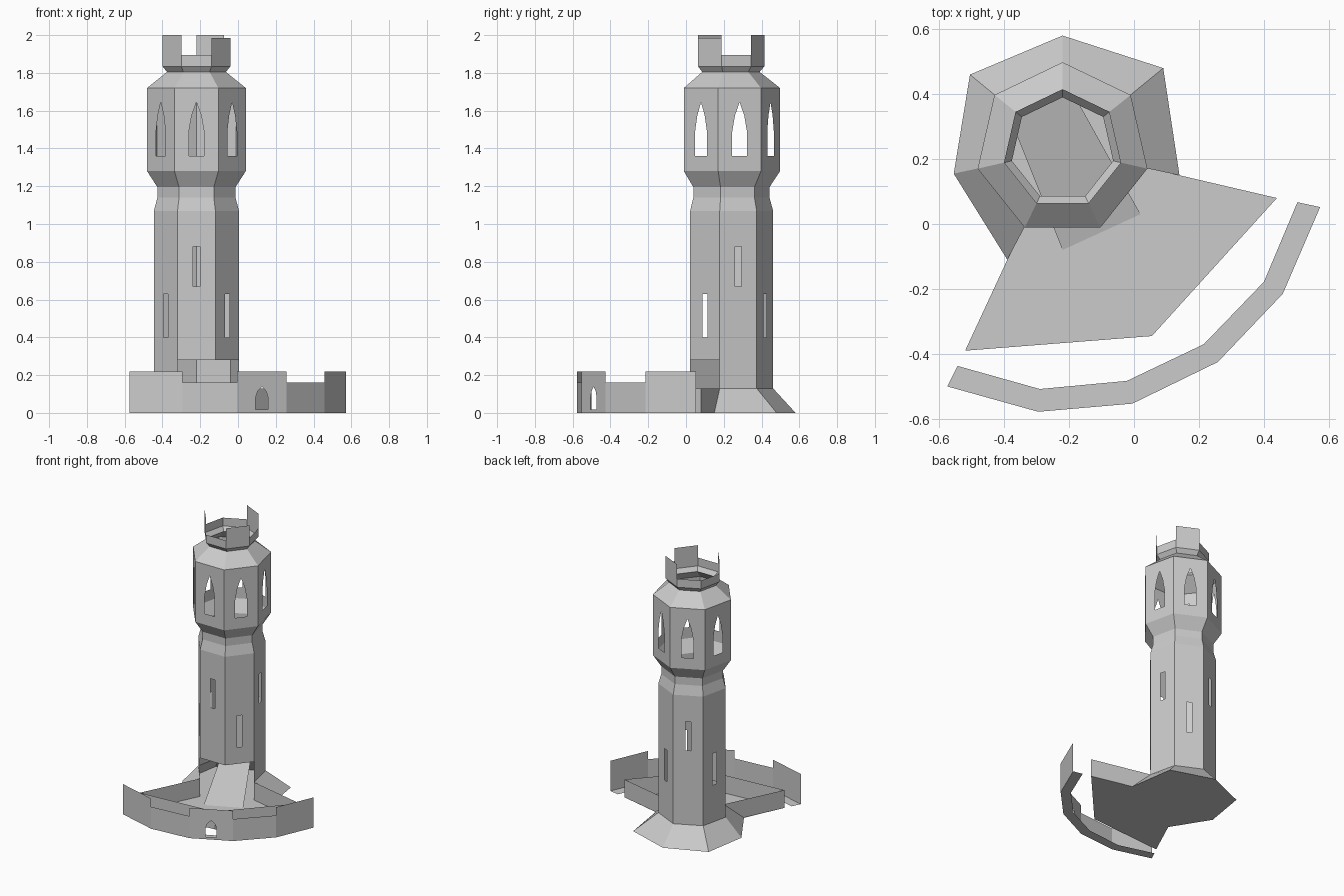
import bpy, bmesh, math

if "Cube" in bpy.data.objects:
    bpy.data.objects.remove(bpy.data.objects["Cube"])

CX, CY, N = -0.22, 0.23, 7


def ring(r):
    """Heptagon corners, starting at the back apex and turning to the right."""
    return [(CX + r * math.cos(math.pi / 2 - i * math.tau / N),
             CY + r * math.sin(math.pi / 2 - i * math.tau / N)) for i in range(N)]


def face(bm, pts):
    bm.faces.new([bm.verts.new(p) for p in pts])


def panel(bm, p, q, z0, z1, hole=None):
    """Upright sheet from p to q; hole = half outline (half width, z), bottom to top."""
    if not hole:
        face(bm, [(*p, z0), (*q, z0), (*q, z1), (*p, z1)])
        return
    w = math.dist(p, q)
    for s in (-1, 1):
        prof = [(w / 2, z0), (0, z0)] + hole + [(0, z1), (w / 2, z1)]
        pts = []
        for u, z in prof:
            t = 0.5 + s * u / w
            pts.append((p[0] + (q[0] - p[0]) * t, p[1] + (q[1] - p[1]) * t, z))
        face(bm, pts[::-s])


def slit(z0, z1):
    return [(0, z0), (0.018, z0), (0.018, z1), (0, z1)]


def band(bm, r0, z0, r1, z1):
    a, b = ring(r0), ring(r1)
    for i in range(N):
        j = (i + 1) % N
        face(bm, [(*a[i], z0), (*a[j], z0), (*b[j], z1), (*b[i], z1)])


def finish(name, bm):
    bmesh.ops.remove_doubles(bm, verts=bm.verts, dist=0.0005)
    bmesh.ops.recalc_face_normals(bm, faces=bm.faces)
    me = bpy.data.meshes.new(name)
    bm.to_mesh(me)
    bm.free()
    bpy.context.collection.objects.link(bpy.data.objects.new(name, me))


# Shaft: slit windows on every side, doorway under sides 2 and 3
shaft = ring(0.231)
bm = bmesh.new()
high, low = slit(0.67, 0.88), slit(0.4, 0.63)
for i, s in enumerate([low, high, low, high, low, low, high]):
    panel(bm, shaft[i], shaft[(i + 1) % N], 0.28 if i in (2, 3) else 0.13, 1.07, s)
finish("tower_shaft", bm)

# Neck and flare under the lantern room
bm = bmesh.new()
band(bm, 0.231, 1.07, 0.212, 1.14)
band(bm, 0.212, 1.14, 0.212, 1.195)
band(bm, 0.212, 1.195, 0.268, 1.28)
finish("tower_neck", bm)

# Gallery with a pointed window on each side, and sloping roof
bm = bmesh.new()
g = ring(0.268)
arch = [(0, 1.36), (0.04, 1.36), (0.04, 1.49), (0.025, 1.575), (0, 1.645)]
for i in range(N):
    panel(bm, g[i], g[(i + 1) % N], 1.28, 1.72, arch)
band(bm, 0.268, 1.72, 0.16, 1.805)
finish("gallery", bm)

# Crown: thin parapet with three merlons
bm = bmesh.new()
band(bm, 0.16, 1.805, 0.185, 1.835)
c = ring(0.185)
for i, top in enumerate([2.0, 1.895, 1.985, 1.895, 2.0, 1.895, 1.895]):
    panel(bm, c[i], c[(i + 1) % N], 1.835, top)
finish("crown", bm)

# Flared foot around the back and sides
foot = {3 + k: p for k, p in enumerate([])}
foot = {0: (-0.22, 0.58), 1: (0.09, 0.48), 2: (0.14, 0.15),
        4: (-0.39, -0.11), 5: (-0.555, 0.155), 6: (-0.505, 0.46)}
bm = bmesh.new()
for i in (0, 1, 4, 5, 6):
    j = (i + 1) % N
    face(bm, [(*foot[i], 0), (*foot[j], 0), (*shaft[j], 0.13), (*shaft[i], 0.13)])
finish("tower_foot", bm)

# Ground of tower and courtyard
yard = [(-0.52, -0.39), (0.055, -0.345), (0.44, 0.08)]
bm = bmesh.new()
face(bm, [(*p, 0) for p in
          [foot[0], foot[6], foot[5], foot[4]] + yard + [foot[2], foot[1]]])
finish("ground", bm)

# Low courtyard wall
bm = bmesh.new()
path = [shaft[4]] + yard + [shaft[2]]
for p, q in zip(path, path[1:]):
    panel(bm, p, q, 0, 0.13)
finish("courtyard_wall", bm)

# Ramp rising through the doorway to the back of the tower
bm = bmesh.new()
face(bm, [(-0.22, -0.08, 0.003), (0.02, 0.03, 0.003), (*shaft[0], 0.13), (*shaft[6], 0.13)])
finish("ramp", bm)

# Outer wall with gate, and the path inside it
outer = [(-0.575, -0.5), (-0.295, -0.578), (-0.005, -0.553), (0.258, -0.425),
         (0.458, -0.215), (0.573, 0.052)]
inner = [(-0.543, -0.437), (-0.29, -0.508), (-0.022, -0.483), (0.215, -0.37),
         (0.4, -0.178), (0.503, 0.067)]
gate = [(0, 0.018), (0.037, 0.018), (0.037, 0.08), (0.025, 0.115), (0, 0.138)]
bm = bmesh.new()
for i in range(5):
    panel(bm, outer[i], outer[i + 1], 0, 0.16 if i % 2 else 0.22, gate if i == 2 else None)
    face(bm, [(*outer[i], 0), (*outer[i + 1], 0), (*inner[i + 1], 0), (*inner[i], 0)])
finish("outer_wall", bm)
